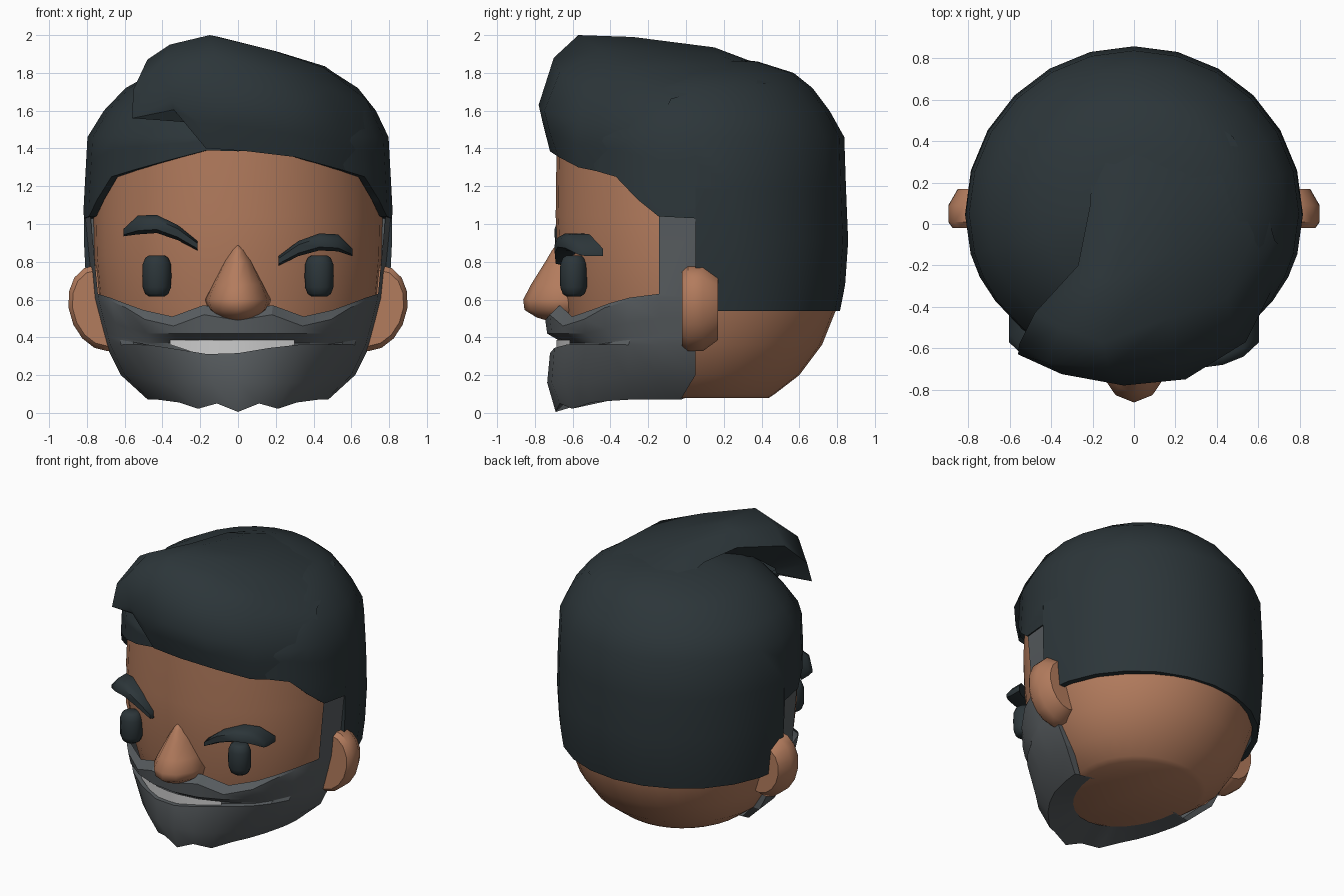
import bpy, bmesh, math
from math import sin, cos, radians, pi

if "Cube" in bpy.data.objects:
    bpy.data.objects.remove(bpy.data.objects["Cube"])

C = 0.05  # depth of the widest point of the head


def mat(name, rgb):
    m = bpy.data.materials.new(name)
    m.diffuse_color = (*rgb, 1)
    m.use_nodes = True
    m.node_tree.nodes["Principled BSDF"].inputs["Base Color"].default_value = m.diffuse_color
    return m


SKIN = mat("skin", (0.45, 0.20, 0.11))
HAIR = mat("hair", (0.025, 0.036, 0.041))
BEARD = mat("stubble", (0.10, 0.112, 0.12))


def grid(name, rows, material=None, closed=False, caps=(), angle=40):
    """Skin a list of equally long point rows with quads."""
    bm = bmesh.new()
    vs = [[bm.verts.new(p) for p in r] for r in rows]
    n = len(rows[0])
    for a, b in zip(vs, vs[1:]):
        for j in range(n if closed else n - 1):
            k = (j + 1) % n
            bm.faces.new((a[j], a[k], b[k], b[j]))
    for i in caps:
        bm.faces.new(vs[i])
    bmesh.ops.remove_doubles(bm, verts=bm.verts, dist=0.0005)
    bmesh.ops.dissolve_degenerate(bm, edges=bm.edges, dist=0.0005)
    bmesh.ops.recalc_face_normals(bm, faces=bm.faces)
    me = bpy.data.meshes.new(name)
    bm.to_mesh(me)
    bm.free()
    ob = bpy.data.objects.new(name, me)
    bpy.context.collection.objects.link(ob)
    if material:
        me.materials.append(material)
    bpy.ops.object.select_all(action='DESELECT')
    ob.select_set(True)
    bpy.context.view_layer.objects.active = ob
    bpy.ops.object.shade_smooth_by_angle(angle=radians(angle))
    return ob


def ell(deg, rx, yf, yb, z, cx=0.0):
    """Point on a head ring, angle counted from the front towards +x."""
    s, c = sin(radians(deg)), cos(radians(deg))
    return (cx + rx * s, C - ((C - yf) if c > 0 else (yb - C)) * c, z)


def interp(table, z):
    """Linear lookup in rows of (z, value, value ...)."""
    if z <= table[0][0]:
        return table[0][1:]
    for a, b in zip(table, table[1:]):
        if z <= b[0]:
            t = (z - a[0]) / (b[0] - a[0])
            return tuple(u + (v - u) * t for u, v in zip(a[1:], b[1:]))
    return table[-1][1:]


# head: stacked rings (z, half width, front y, back y)
head = [(.08, .40, -.45, .44), (.10, .44, -.5, .47), (.2, .57, -.55, .60), (.36, .67, -.6, .72),
        (.56, .735, -.64, .80), (.83, .76, -.68, .81), (1.04, .765, -.69, .80), (1.42, .745, -.685, .78)]
grid("head", [[ell(i * 11.25, rx, yf, yb, z) for i in range(32)] for z, rx, yf, yb in head],
     SKIN, True, (0, -1))

# hair cap: columns (angle, hairline height) mirrored, then dome rings
half = [(0, 1.385), (12, 1.39), (28, 1.335), (42, 1.29), (56, 1.25), (66, 1.13), (75, 1.04),
        (90, 1.03), (90, .54), (105, .54), (120, .54), (135, .54), (150, .54), (165, .54), (180, .54)]
cols = half + [(-a, z) for a, z in reversed(half[1:-1])]
side = [(.54, .79, -.7, .815), (.62, .80, -.7, .835), (.83, .815, -.7, .862),
        (1.1, .817, -.705, .85), (1.46, .797, -.70, .838)]
dome = [(1.6, .72, -.60, .76), (1.72, .615, -.5, .67), (1.80, .48, -.36, .57), (1.86, .28, -.15, .38),
        (1.88, .12, -.02, .2)]
rows = []
for t in (-1, 0, .15, .4, .7, 1):
    row = []
    for a, low in cols:
        z = low + (1.46 - low) * max(t, 0)
        rx, yf, yb = interp(side, z)
        f = .95 if t < 0 else 1
        row.append(ell(a, rx * f, yf * f, yb * f, z))
    rows.append(row)
for i, (z, rx, yf, yb) in enumerate(dome):
    rows.append([ell(a, rx, yf, yb, z, .01 * (i + 1)) for a, _ in cols])
grid("hair_cap", rows, HAIR, True, (-1,), 50)

# swept quiff: cross rows from hairline to crown, left edge first
quiff = [
    [(-.17, -.715, 1.40), (-.08, -.72, 1.395), (.05, -.72, 1.385), (.3, -.675, 1.355), (.5, -.57, 1.30), (.68, -.33, 1.25)],
    [(-.34, -.715, 1.605), (-.2, -.745, 1.53), (-.03, -.755, 1.52), (.27, -.72, 1.48), (.52, -.58, 1.42), (.725, -.25, 1.37)],
    [(-.56, -.63, 1.56), (-.35, -.725, 1.65), (-.05, -.78, 1.63), (.25, -.75, 1.60), (.54, -.57, 1.54), (.755, -.14, 1.48)],
    [(-.555, -.58, 1.71), (-.42, -.67, 1.83), (-.12, -.70, 1.88), (.2, -.67, 1.80), (.48, -.53, 1.72), (.72, -.12, 1.57)],
    [(-.48, -.43, 1.87), (-.36, -.5, 1.95), (-.15, -.57, 2.0), (.18, -.45, 1.92), (.45, -.36, 1.83), (.68, -.08, 1.66)],
    [(-.27, -.2, 1.89), (-.2, -.25, 1.965), (-.1, -.28, 1.99), (.2, -.12, 1.915), (.46, -.06, 1.835), (.635, .08, 1.71)],
    [(-.21, .1, 1.88), (-.15, .1, 1.925), (0, .15, 1.935), (.2, .16, 1.90), (.40, .18, 1.84), (.57, .24, 1.735)],
    [(-.2, .52, 1.79), (-.12, .57, 1.77), (0, .6, 1.765), (.15, .58, 1.76), (.32, .53, 1.755), (.48, .42, 1.745)],
]
tuck = [(0, 0, 0), (.12, .1, -.07), (.2, .12, .05), (.2, .08, -.06), (.2, .08, -.1),
        (.14, .05, -.08), (.1, .04, -.05), (0, 0, -.02)]
for r, d in zip(quiff, tuck):           # tucked underside along the parting
    r.insert(0, tuple(p + q for p, q in zip(r[0], d)))
grid("hair_quiff", quiff, HAIR, angle=50)

# beard with sideburns: rows (front z, side z, front y), columns by angle
width = [(.04, .45), (.07, .48), (.2, .62), (.36, .70), (.6, .765), (1.03, .808)]
bcols = [(0, .54), (14, .57), (28, .51), (42, .545), (52, .58), (62, .61), (75, .63), (75, 1.04), (90, 1.03)]
bcols = [(-a, z) for a, z in reversed(bcols[1:])] + bcols
jag = {0: .005, 14: .05, 28: .022, 42: .055, 52: .06}
beard_rows = [("top", 1.03, -.69), ("ridge", .61, -.745), (.42, .50, -.735), (.37, .42, -.65),
              ("lip", .40, -.65), ("lip", .36, -.72), (.16, .2, -.735), ("jag", .07, -.69)]
rows = []
for zf, zs, yf in beard_rows:
    row = []
    for a, top in bcols:
        w = min(1, max(0, (abs(a) - 42) / 30))
        x = .7 * sin(radians(a))
        z = {"top": top, "ridge": min(top, .63) - .05, "jag": jag.get(abs(a), .07),
             "lip": .30 + .062 * min(1, abs(x + .1) / .38)}.get(zf, zf)
        if zf != "top":
            z += (zs - z) * w
        y = yf + (-.70 - yf) * w
        low = 6 * (zf == "jag") * (abs(a) == 90)
        row.append(ell(a - math.copysign(low, a), interp(width, z)[0], y, .8, z))
    rows.append(row)
rows.append([ell(a * .93, .36, -.46, .8, .078) for a, _ in bcols])
for r in rows:                          # close the rear edge onto the head
    for i, at in ((0, 0), (-1, len(r) + 1)):
        x, y, z = r[i]
        r.insert(at, (x * .9, y, z))
grid("beard", rows, BEARD, angle=30)

# teeth showing in the crooked smile
arc = [(-.36, .362), (-.26, .328), (-.17, .295), (-.08, .295), (.0, .305), (.15, .335), (.3, .36)]
tooth = lambda x, z: ell(math.degrees(math.asin(x / .70)), .70, -.685, .8, z)
grid("teeth", [[tooth(x, .385) for x, _ in arc], [tooth(x, z) for x, z in arc]])

# nose: rings (z, half width, front y)
nose = [(.49, .06, -.74), (.505, .11, -.79), (.545, .16, -.855), (.6, .178, -.862), (.68, .14, -.82),
        (.8, .08, -.745), (.86, .045, -.71), (.885, .015, -.69)]
grid("nose", [[(w * sin(i * pi / 6), -.6 - (-.6 - y if cos(i * pi / 6) > 0 else .05) * cos(i * pi / 6), z)
               for i in range(12)] for z, w, y in nose], SKIN, True, (0, -1), 60)

# eyes and ears, mirrored
for s, tag in ((-1, "left"), (1, "right")):
    rings = []
    for t, r in ((-1, .55), (-.88, .8), (-.55, .98), (0, 1), (.55, .98), (.88, .8), (1, .55)):
        rings.append([(s * .43 + .077 * r * cos(i * pi / 6), -.595 + .072 * r * sin(i * pi / 6), .725 + .108 * t)
                      for i in range(12)])
    grid("eye_" + tag, rings, HAIR, True, (0, -1), 60)
    rings = []
    for y, k in ((-.02, .88), (.01, 1), (.09, 1), (.17, .74)):
        rings.append([(s * (.72 + k * (.177 * cos(i * pi / 8) + .03 * sin(i * pi / 8))), y,
                       .555 + .228 * k * sin(i * pi / 8)) for i in range(16)])
    grid("ear_" + tag, rings, SKIN, True, (0, -1))

# eyebrows: (x, centre z, half height, front y); the left one is raised
brows = {"left": [(-.215, .885, .025, -.69), (-.32, .955, .04, -.695), (-.43, 1.0, .048, -.68),
                  (-.53, .995, .05, -.64), (-.605, .955, .02, -.57)],
         "right": [(.215, .805, .025, -.69), (.32, .87, .04, -.695), (.43, .905, .045, -.68),
                   (.53, .90, .045, -.64), (.605, .85, .02, -.57)]}
for tag, pts in brows.items():
    rings = [[(x, y + .13, z + h), (x, y + .04, z + h), (x, y, z + h * .5), (x, y, z - h * .6),
              (x, y + .04, z - h), (x, y + .13, z - h)] for x, z, h, y in pts]
    grid("eyebrow_" + tag, rings, HAIR, True, (0, -1), 60)
